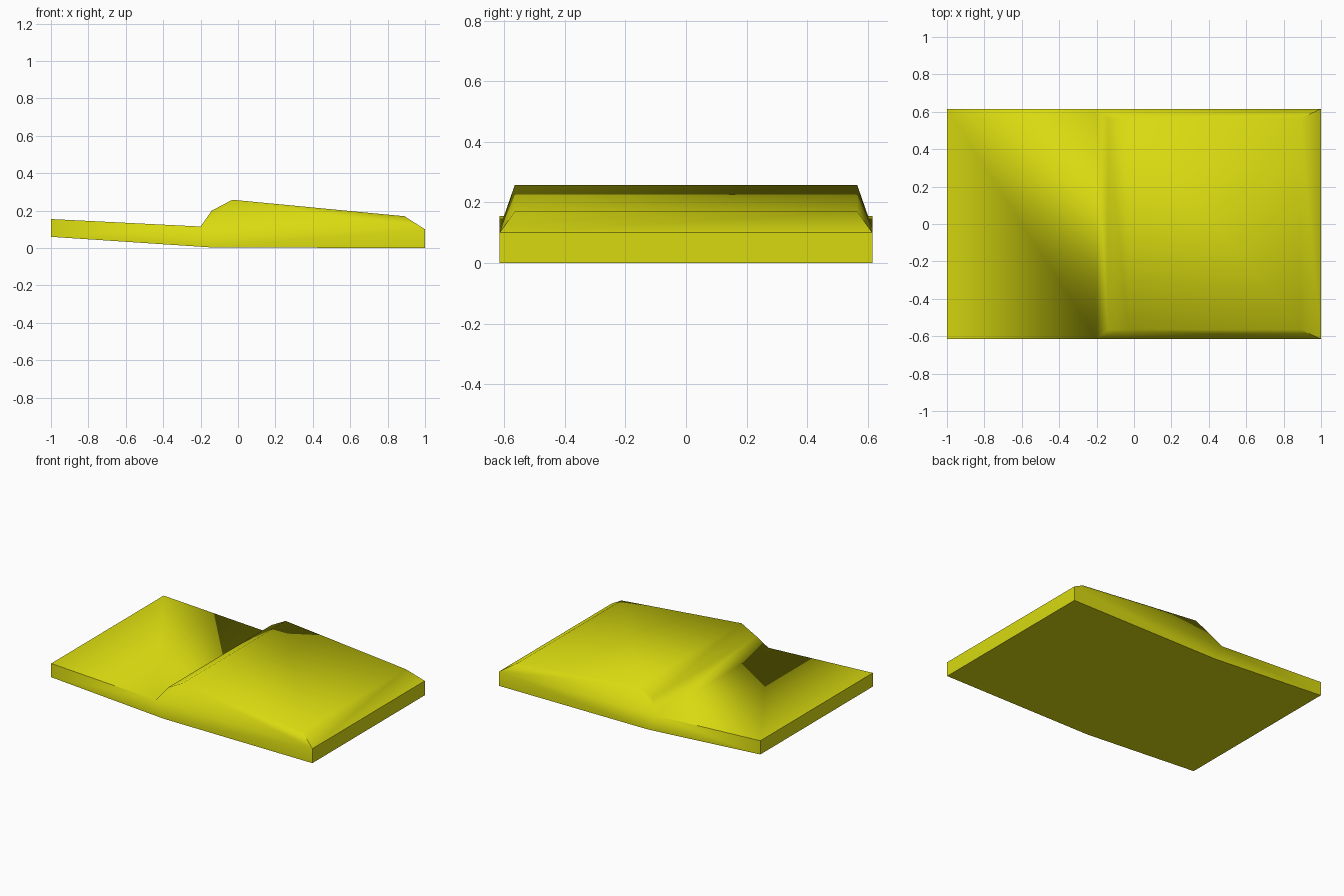
import bpy, bmesh, math

if "Cube" in bpy.data.objects:
    bpy.data.objects.remove(bpy.data.objects["Cube"])

# side profile as (x, z); "raised" points sit inboard of the outer walls
HALF, INNER = 0.615, 0.565
bottom = [(-1, 0.06), (-0.14, 0.003), (1, 0)]
rim = [(1, 0.10), (-0.2, 0.115), (-1, 0.155)]
raised = [(0.89, 0.17), (-0.03, 0.258), (-0.14, 0.20)]

bm = bmesh.new()


def side(sign):
    """Vertices of one side: bottom b*, rim r*, raised deck t*."""
    v = {}
    for key, pts, y in (("b", bottom, HALF), ("r", rim, HALF), ("t", raised, INNER)):
        for i, (x, z) in enumerate(pts):
            v[key + str(i)] = bm.verts.new((x, sign * y, z))
    return v


near, far = side(-1), side(1)

# walls and chamfers on both sides
for v in (near, far):
    for names in ("b0 b1 r1 r2", "b1 b2 r0 r1",
                  "r0 t0 t1", "r0 t1 r1", "r1 t1 t2"):
        bm.faces.new([v[n] for n in names.split()])

# strips across the width, following the profile round
loop = "b0 b1 b2 r0 t0 t1 t2 r1 r2".split()
for a, b in zip(loop, loop[1:] + loop[:1]):
    bm.faces.new([near[a], near[b], far[b], far[a]])

bmesh.ops.recalc_face_normals(bm, faces=bm.faces[:])

# smooth shading, crisp only on strongly convex edges
for f in bm.faces:
    f.smooth = True
for e in bm.edges:
    e.smooth = e.calc_face_angle_signed() < math.radians(50)

mesh = bpy.data.meshes.new("sloped_tile")
bm.to_mesh(mesh)
bm.free()

yellow = bpy.data.materials.new("yellow")
yellow.diffuse_color = (0.69, 0.70, 0.005, 1)
yellow.use_nodes = True
yellow.node_tree.nodes["Principled BSDF"].inputs["Base Color"].default_value = yellow.diffuse_color
mesh.materials.append(yellow)
bpy.context.collection.objects.link(bpy.data.objects.new("sloped_tile", mesh))
